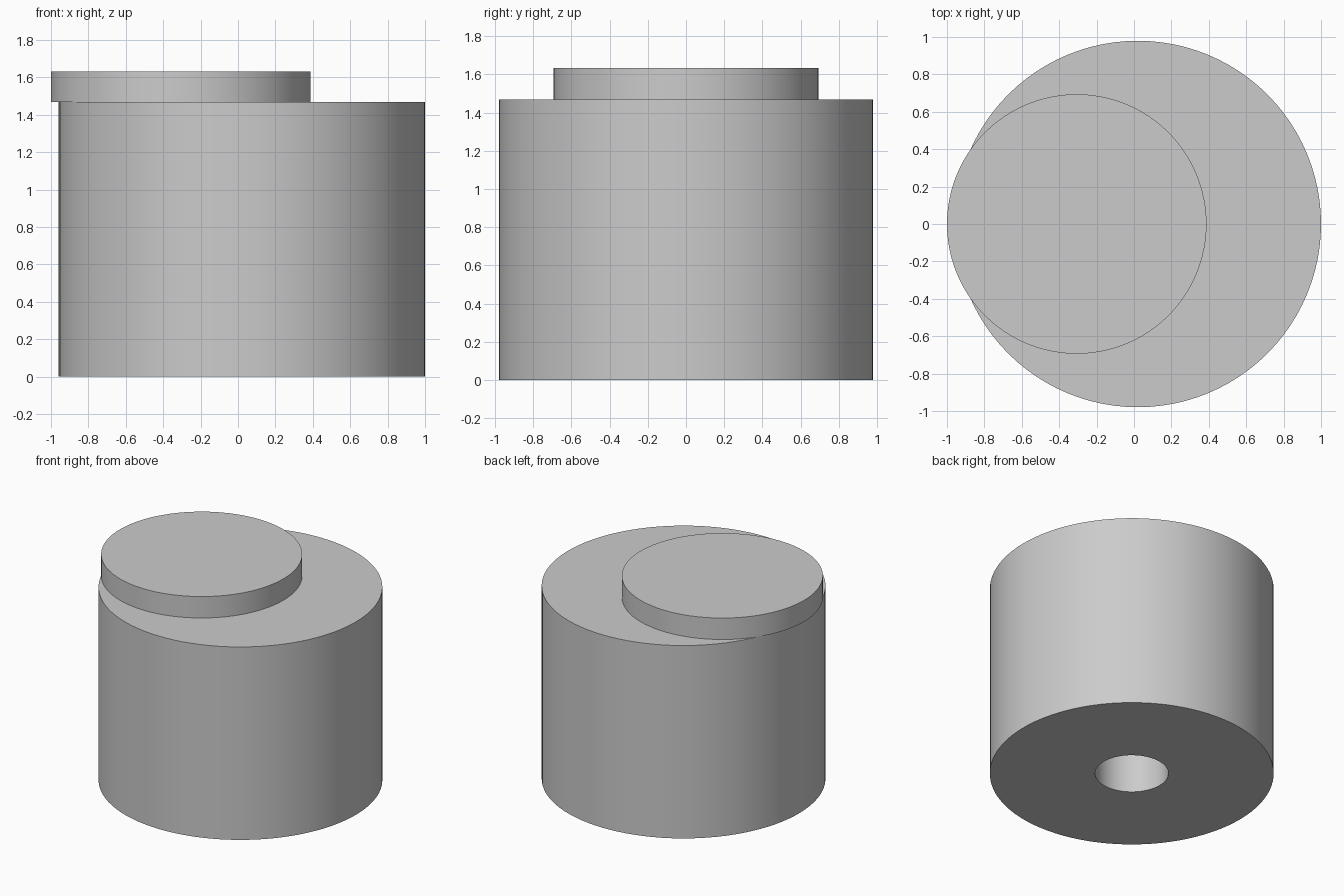
import bpy
import bmesh
import math

cube = bpy.data.objects.get("Cube")
if cube:
    bpy.data.objects.remove(cube, do_unlink=True)

SEGMENTS = 96
UNIT = 2 / 12.25          # one design unit in scene units

body_radius = 6 * UNIT
body_height = 9 * UNIT
bore_radius = 1.55 * UNIT
pin_radius = 4.25 * UNIT
pin_height = 1 * UNIT
pin_offset = 2 * UNIT
body_x = 1 - body_radius

grey = bpy.data.materials.new("light_grey")
grey.use_nodes = True
colour = (0.6, 0.6, 0.6, 1)
grey.diffuse_color = colour
grey.node_tree.nodes["Principled BSDF"].inputs["Base Color"].default_value = colour


def lathe(name, profile, x):
    """Revolve a closed (radius, z) profile about a vertical axis at x."""
    bm = bmesh.new()
    verts = [bm.verts.new((r, 0, z)) for r, z in profile]
    edges = [bm.edges.new((v, verts[(i + 1) % len(verts)]))
             for i, v in enumerate(verts)]
    bmesh.ops.spin(bm, geom=verts + edges, cent=(0, 0, 0), axis=(0, 0, 1),
                   angle=math.tau, steps=SEGMENTS, use_duplicate=False)
    bmesh.ops.remove_doubles(bm, verts=bm.verts, dist=1e-5)
    bmesh.ops.recalc_face_normals(bm, faces=bm.faces)
    mesh = bpy.data.meshes.new(name)
    bm.to_mesh(mesh)
    bm.free()
    obj = bpy.data.objects.new(name, mesh)
    obj.location.x = x
    bpy.context.collection.objects.link(obj)
    return obj


# Main drum with a central shaft bore, open at the bottom
drum = lathe("drum", [(bore_radius, 0), (body_radius, 0),
                      (body_radius, body_height), (bore_radius, body_height)],
             body_x)

# Off-centre disc on top, closing the bore
bpy.ops.mesh.primitive_cylinder_add(
    vertices=SEGMENTS, radius=pin_radius, depth=pin_height,
    location=(body_x - pin_offset, 0, body_height + pin_height / 2))
disc = bpy.context.object
disc.name = "eccentric_disc"

# Colour and smooth shading
bpy.ops.object.select_all(action="DESELECT")
for obj in (drum, disc):
    obj.data.materials.append(grey)
    obj.select_set(True)
bpy.context.view_layer.objects.active = drum
bpy.ops.object.shade_smooth_by_angle(angle=math.radians(30))
